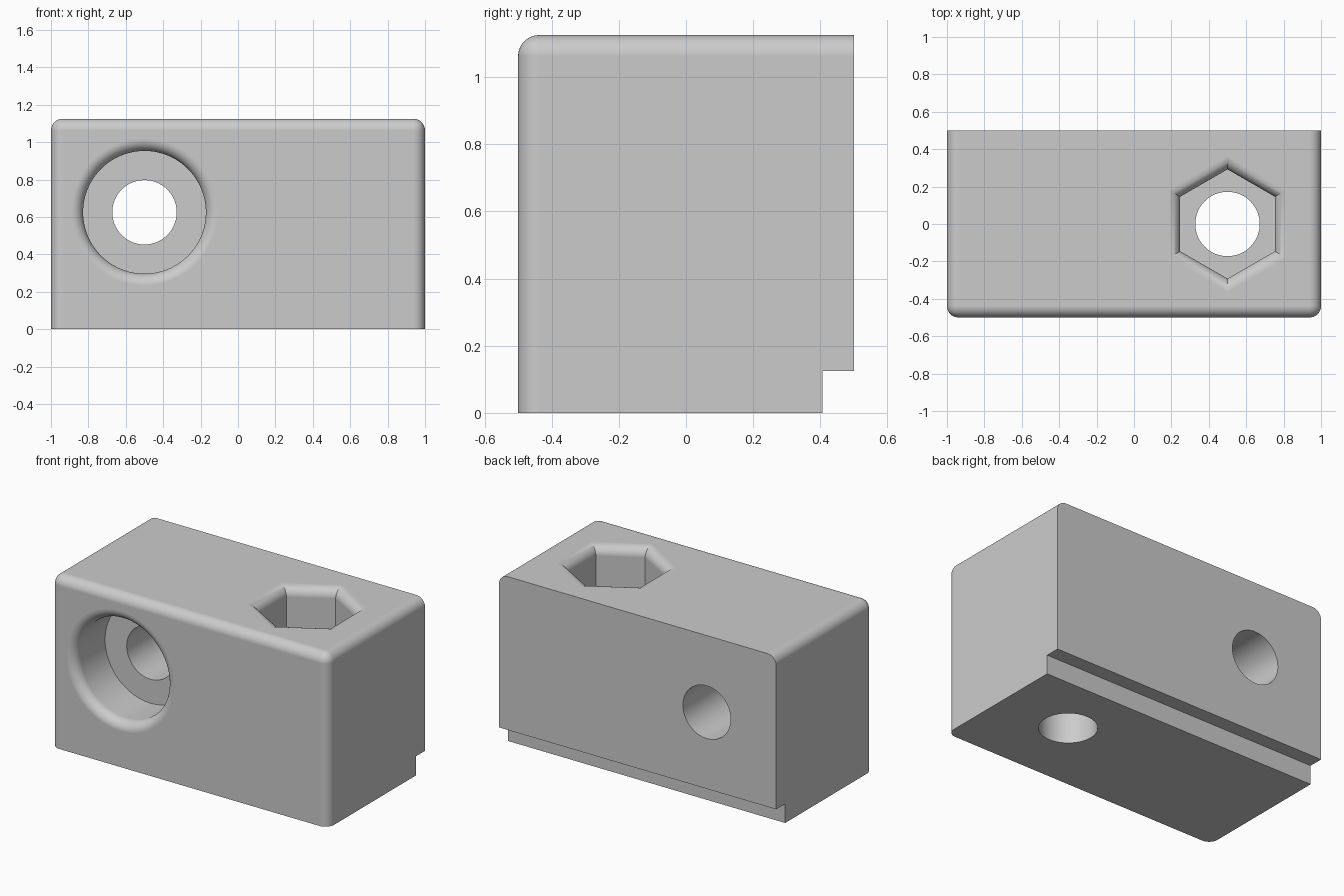
import bpy, bmesh, math
from mathutils import Matrix, Vector

if "Cube" in bpy.data.objects:
    bpy.data.objects.remove(bpy.data.objects["Cube"], do_unlink=True)

HEIGHT, FILLET, STEPS = 1.125, 0.0625, 10


def add_mesh(name, bm):
    bmesh.ops.recalc_face_normals(bm, faces=bm.faces)
    mesh = bpy.data.meshes.new(name)
    bm.to_mesh(mesh)
    bm.free()
    obj = bpy.data.objects.new(name, mesh)
    bpy.context.collection.objects.link(obj)
    return obj


def box(size, centre):
    bm = bmesh.new()
    bmesh.ops.create_cube(bm, size=1)
    bmesh.ops.scale(bm, vec=size, verts=bm.verts)
    bmesh.ops.translate(bm, vec=centre, verts=bm.verts)
    return bm


def prism(name, sides, profile, matrix):
    """Loft regular polygons along z; profile holds (z, distance to flat)."""
    bm = bmesh.new()
    rings = []
    for z, flat in profile:
        r = flat / math.cos(math.pi / sides)
        angles = [math.pi / 2 + math.tau * i / sides for i in range(sides)]
        rings.append([bm.verts.new((r * math.cos(a), r * math.sin(a), z)) for a in angles])
    for low, high in zip(rings, rings[1:]):
        for i in range(sides):
            j = (i + 1) % sides
            bm.faces.new((low[i], low[j], high[j], high[i]))
    bm.faces.new(rings[0])
    bm.faces.new(rings[-1])
    bm.transform(matrix)
    return add_mesh(name, bm)


def pocket(flat, depth):
    """Straight pocket whose mouth flares out in a quarter round."""
    points = [(-depth, flat)]
    for i in range(STEPS + 1):
        a = math.pi / 2 * i / STEPS
        points.append((FILLET * (math.sin(a) - 1), flat + FILLET * (1 - math.cos(a))))
    return points + [(0.1, flat + FILLET)]


# Body with rounded front and top edges; back and base stay sharp
bm = box((2, 1, HEIGHT), (0, 0, HEIGHT / 2))


def is_rounded(edge):
    mid = (edge.verts[0].co + edge.verts[1].co) / 2
    front, top, side = mid.y < -0.4, mid.z > HEIGHT - 0.1, abs(mid.x) > 0.9
    return front + top + side == 2


bmesh.ops.bevel(bm, geom=[e for e in bm.edges if is_rounded(e)], offset=FILLET,
                segments=STEPS, profile=0.5, affect='EDGES')
body = add_mesh("clamp_block", bm)

# Cutters: back rebate, bolt head recess, nut pocket and two through holes
from_top = Matrix.Translation((0.5, 0, HEIGHT))
from_front = Matrix.Translation((-0.5, -0.5, 0.625)) @ Matrix.Rotation(math.pi / 2, 4, 'X')
through = [(-1.5, 0.172), (0.2, 0.172)]
cutters = [
    add_mesh("rebate_cutter", box((3, 0.4, 0.5), (0, 0.606, -0.125))),
    prism("bolt_recess_cutter", 96, pocket(0.328, 0.3125), from_front),
    prism("bolt_hole_cutter", 96, through, from_front),
    prism("nut_pocket_cutter", 6, pocket(0.253, 0.28), from_top),
    prism("nut_hole_cutter", 96, through, from_top),
]
bpy.ops.object.select_all(action='DESELECT')
bpy.context.view_layer.objects.active = body
body.select_set(True)
for cutter in cutters:
    cutter.hide_render = True
    mod = body.modifiers.new("cut", 'BOOLEAN')
    mod.operation, mod.solver, mod.object = 'DIFFERENCE', 'EXACT', cutter
    bpy.ops.object.modifier_apply(modifier=mod.name)
    bpy.data.objects.remove(cutter, do_unlink=True)

# Smooth fillets and bores, keeping the large faces flat
bpy.ops.object.shade_smooth_by_angle(angle=math.radians(30))
weighted = body.modifiers.new("flat_faces", 'WEIGHTED_NORMAL')
weighted.keep_sharp = True
weighted.weight = 100

# Plain grey finish
grey = bpy.data.materials.new("light_grey")
grey.use_nodes = True
colour = (0.6, 0.6, 0.6, 1)
grey.diffuse_color = colour
grey.node_tree.nodes["Principled BSDF"].inputs["Base Color"].default_value = colour
body.data.materials.clear()
body.data.materials.append(grey)
